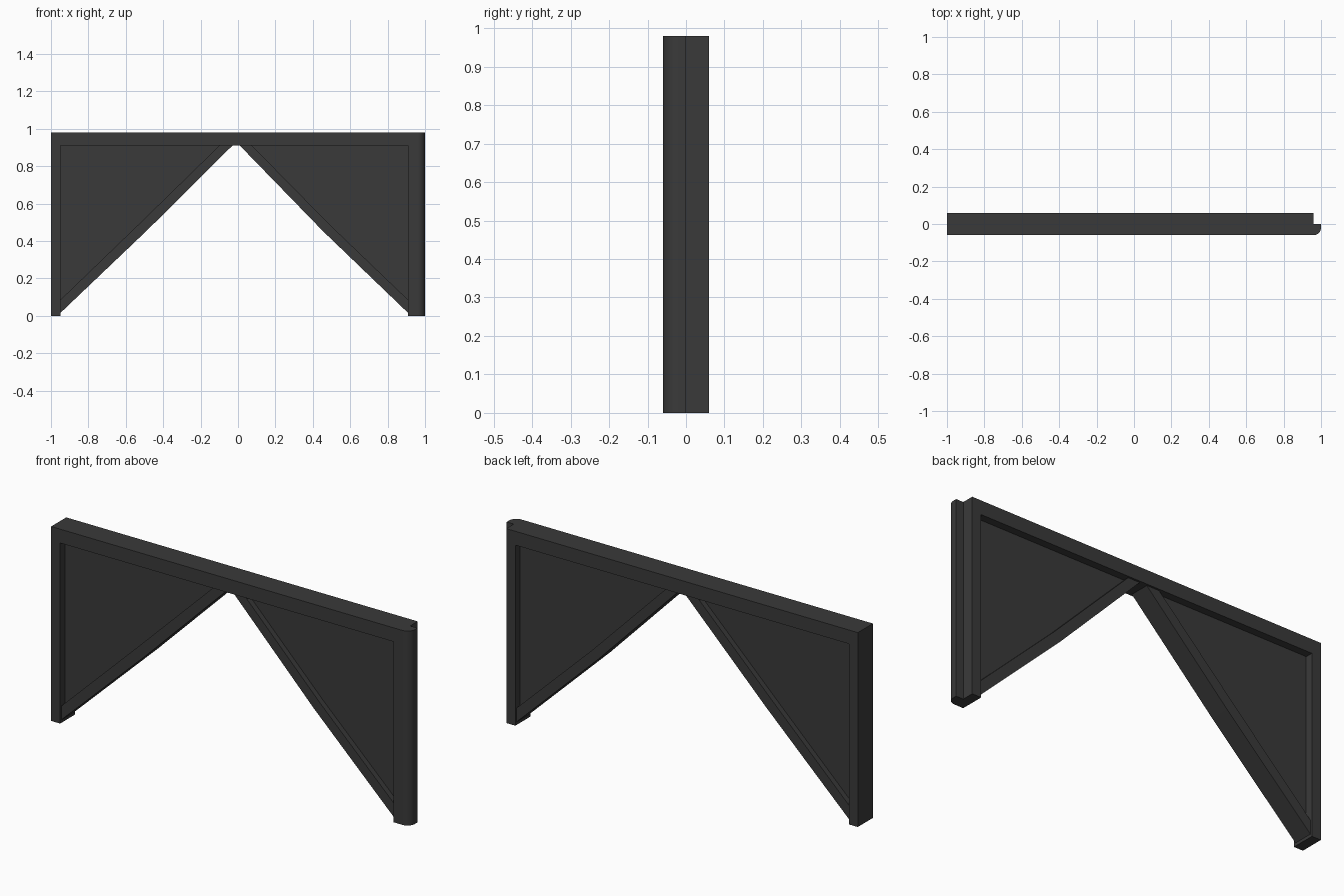
import bpy, bmesh, math

if "Cube" in bpy.data.objects:
    bpy.data.objects.remove(bpy.data.objects["Cube"])

mat = bpy.data.materials.new("dark_grey")
mat.diffuse_color = (0.042, 0.042, 0.042, 1)
mat.use_nodes = True
mat.node_tree.nodes["Principled BSDF"].inputs["Base Color"].default_value = mat.diffuse_color


def prism(name, outline, lo, hi, axis):
    """Extrude a 2D outline: axis 'z' takes (x, y) points, axis 'y' takes (x, z) points."""
    bm = bmesh.new()
    place = (lambda p, d: (p[0], p[1], d)) if axis == 'z' else (lambda p, d: (p[0], d, p[1]))
    a = [bm.verts.new(place(p, lo)) for p in outline]
    b = [bm.verts.new(place(p, hi)) for p in outline]
    bm.faces.new(a)
    bm.faces.new(b)
    n = len(outline)
    for i in range(n):
        j = (i + 1) % n
        bm.faces.new((a[i], a[j], b[j], b[i]))
    bmesh.ops.recalc_face_normals(bm, faces=bm.faces)
    me = bpy.data.meshes.new(name)
    bm.to_mesh(me)
    bm.free()
    me.materials.append(mat)
    ob = bpy.data.objects.new(name, me)
    bpy.context.collection.objects.link(ob)
    return ob


H, D = 0.98, 0.06       # height, half depth of the frame
BEAM = 0.91             # underside of the top beam
BRACE, PANEL = 0.05, 0.022   # half depths

# Square left post
prism("left_post", [(-1, -D), (-0.95, -D), (-0.95, D), (-1, D)], 0, H, 'z')

# Right post with rounded front corner and rebate behind it
arc = [(0.96 + 0.04 * math.cos(t), -0.02 + 0.04 * math.sin(t))
       for t in (math.radians(-90 + 90 * i / 8) for i in range(9))]
post = prism("right_post", [(0.91, D), (0.91, -D)] + arc + [(1, 0), (0.96, 0), (0.96, D)], 0, H, 'z')
bpy.context.view_layer.objects.active = post
post.select_set(True)
bpy.ops.object.shade_smooth_by_angle(angle=math.radians(30))

# Top beam between the posts
prism("top_beam", [(-0.95, BEAM), (0.91, BEAM), (0.91, H), (-0.95, H)], -D, D, 'y')

# Slightly sagging diagonal braces and the thin panels behind them
sides = {
    "left": ([(-0.95, 0.015), (-0.48, 0.463), (-0.03, BEAM)],
             [(-0.10, BEAM), (-0.525, 0.495), (-0.95, 0.085)], (-0.95, BEAM)),
    "right": ([(0.91, 0.015), (0.455, 0.452), (0.01, BEAM)],
              [(0.075, BEAM), (0.49, 0.488), (0.91, 0.085)], (0.91, BEAM)),
}
for side, (lower, upper, corner) in sides.items():
    prism(side + "_brace", lower + upper, -BRACE, BRACE, 'y')
    prism(side + "_panel", upper + [corner], -PANEL, PANEL, 'y')
